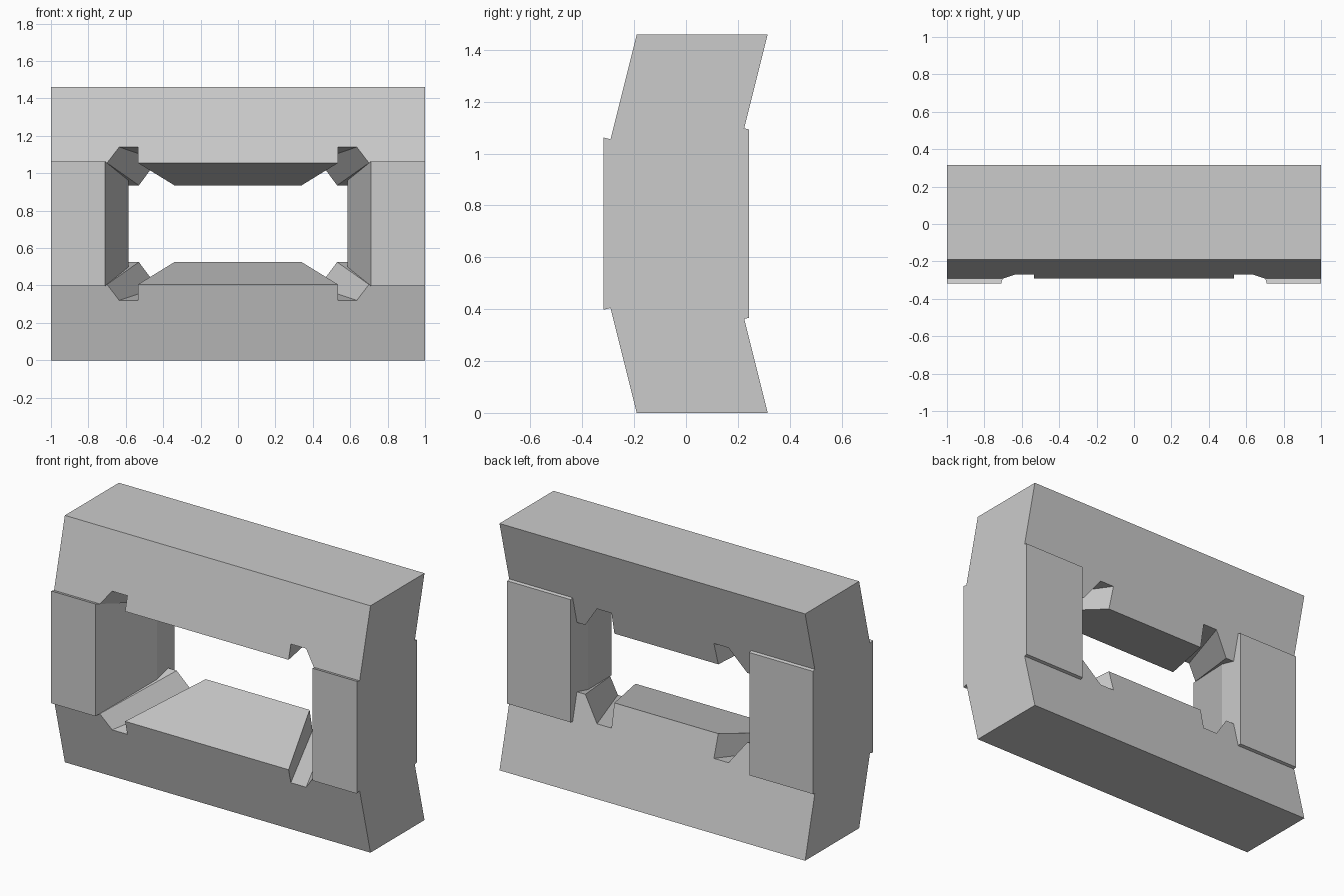
import bpy, bmesh

if "Cube" in bpy.data.objects:
    bpy.data.objects.remove(bpy.data.objects["Cube"])

H = 1.46  # overall height


def loft(name, loops):
    """Skin a list of equal-length closed loops and cap both ends."""
    bm = bmesh.new()
    rings = [[bm.verts.new(p) for p in loop] for loop in loops]
    n = len(rings[0])
    for a, b in zip(rings, rings[1:]):
        for i in range(n):
            j = (i + 1) % n
            bm.faces.new((a[i], a[j], b[j], b[i]))
    bm.faces.new(rings[0])
    bm.faces.new(rings[-1])
    bmesh.ops.recalc_face_normals(bm, faces=bm.faces)
    mesh = bpy.data.meshes.new(name)
    bm.to_mesh(mesh)
    bm.free()
    ob = bpy.data.objects.new(name, mesh)
    bpy.context.collection.objects.link(ob)
    return ob


def outline(half, y_at_base, flip):
    """Mirror a half profile and lean it forward with height."""
    full = half + [(-x, z) for x, z in reversed(half)]
    return [(x, y_at_base - 0.25 * z, H - z if flip else z) for x, z in full]


# Leaning beams with tapered corner notches: front and back half profiles
front = [(1, 0), (1, .405), (.70, .405), (.635, .32), (.535, .32), (.535, .405)]
back = [(1, 0), (1, .525), (.53, .525), (.43, .39), (.335, .39), (.34, .525)]
for name, flip in (("bottom_beam", False), ("top_beam", True)):
    loft(name, [outline(front, -.19, flip), outline(back, .315, flip)])

# Side posts: stations along depth as (y, inner x, bottom z)
stations = [(-.318, .71, .398), (-.27, .695, .41), (.08, .585, .38),
            (.18, .585, .352), (.243, .585, .367)]
for name, s in (("left_post", -1), ("right_post", 1)):
    loft(name, [[(s, y, z), (s * x, y, z), (s * x, y, H - z), (s, y, H - z)]
                for y, x, z in stations])
